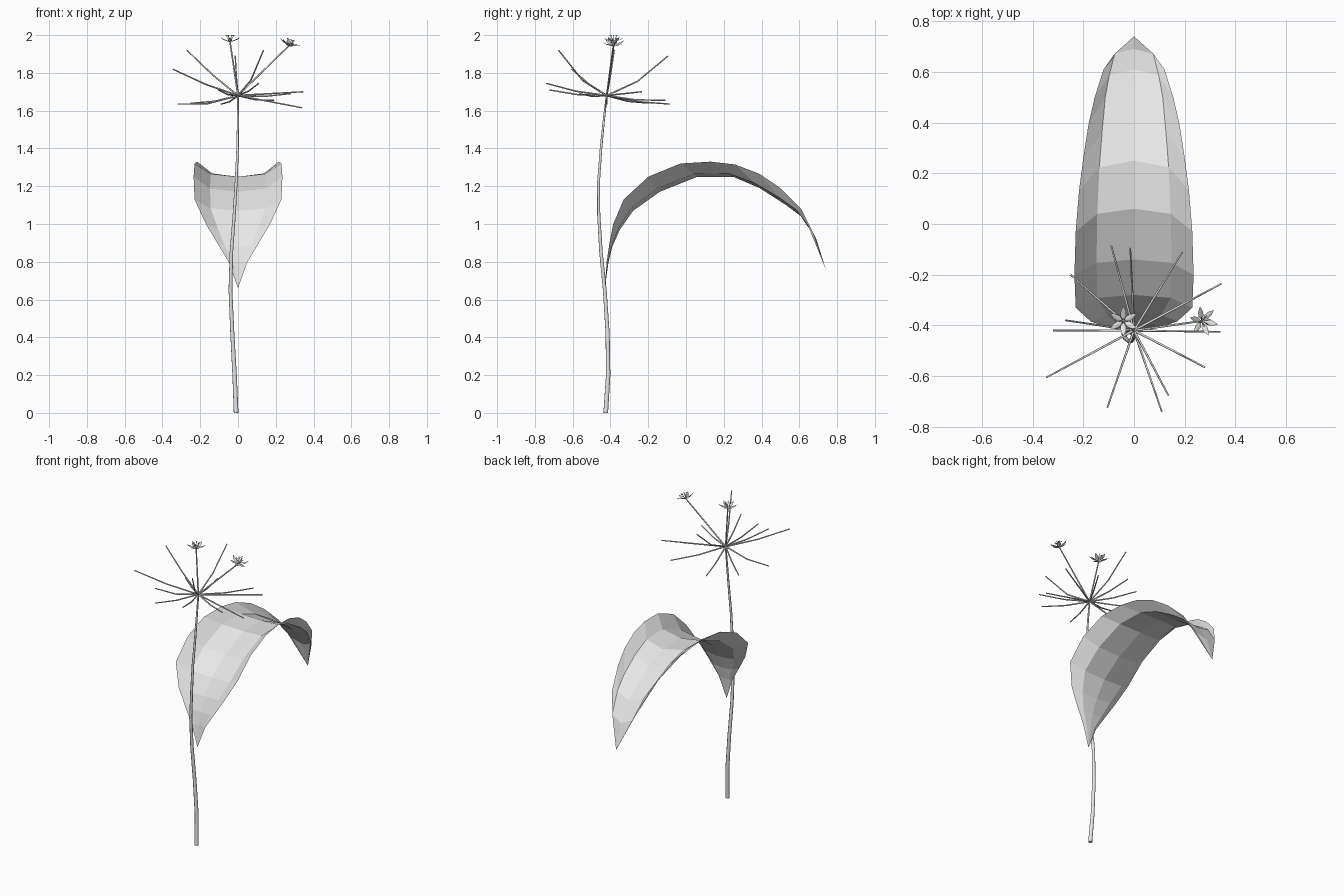
import bpy, bmesh, math
from mathutils import Vector, Matrix

cube = bpy.data.objects.get("Cube")
if cube:
    bpy.data.objects.remove(cube, do_unlink=True)

grey = bpy.data.materials.new("pale grey")
grey.use_nodes = True
grey.diffuse_color = (0.8, 0.8, 0.8, 1)
grey.node_tree.nodes["Principled BSDF"].inputs["Base Color"].default_value = (0.8, 0.8, 0.8, 1)


def finish(name, bm):
    mesh = bpy.data.meshes.new(name)
    bm.to_mesh(mesh)
    bm.free()
    mesh.materials.append(grey)
    obj = bpy.data.objects.new(name, mesh)
    bpy.context.collection.objects.link(obj)
    return obj


def tube(bm, path, r_start, r_end, sides=6):
    """Sweep a tapering ring along a path and cap both ends."""
    path = [Vector(p) for p in path]
    rings = []
    last = len(path) - 1
    for i, p in enumerate(path):
        along = (path[min(i + 1, last)] - path[max(i - 1, 0)]).normalized()
        side = along.cross(Vector((0.31, 0.95, 0.05))).normalized()
        other = along.cross(side)
        r = r_start + (r_end - r_start) * i / last
        rings.append([bm.verts.new(p + r * (side * math.cos(a) + other * math.sin(a)))
                      for a in (math.tau * k / sides for k in range(sides))])
    for a, b in zip(rings, rings[1:]):
        for k in range(sides):
            n = (k + 1) % sides
            bm.faces.new((a[k], a[n], b[n], b[k]))
    bm.faces.new(rings[0][::-1])
    bm.faces.new(rings[-1])


def smooth(obj):
    for p in obj.data.polygons:
        p.use_smooth = len(p.vertices) == 4


hub = Vector((0, -0.42, 1.68))

# Gently swaying stem
bm = bmesh.new()
tube(bm, [(-0.01, -0.425, 0), (-0.018, -0.412, 0.2), (-0.03, -0.415, 0.42),
          (-0.04, -0.43, 0.65), (-0.035, -0.45, 0.85), (-0.02, -0.462, 1.05),
          (-0.01, -0.463, 1.22), (-0.002, -0.45, 1.4), (0, -0.435, 1.55), hub],
     0.013, 0.005, 8)
smooth(finish("stem", bm))

# Arched leaf: midrib y, z, then edge y, z and half width
rows = [(-0.41, 0.80, -0.42, 0.80, 0.05), (-0.39, 0.88, -0.405, 0.90, 0.11),
        (-0.35, 0.97, -0.385, 1.0, 0.17), (-0.28, 1.07, -0.33, 1.13, 0.23),
        (-0.14, 1.17, -0.2, 1.25, 0.235), (0.06, 1.25, -0.03, 1.32, 0.23),
        (0.25, 1.25, 0.13, 1.33, 0.217), (0.39, 1.19, 0.26, 1.315, 0.2),
        (0.53, 1.10, 0.39, 1.265, 0.18), (0.61, 1.04, 0.5, 1.19, 0.155),
        (0.69, 0.92, 0.61, 1.08, 0.12)]
bm = bmesh.new()
grid = []
for my, mz, ey, ez, w in rows:
    row = []
    for u, rise in ((-1, 1), (-0.63, 0.22), (0, 0), (0.63, 0.22), (1, 1)):
        row.append(bm.verts.new((u * w, my + (ey - my) * rise, mz + (ez - mz) * rise)))
    grid.append(row)
for a, b in zip(grid, grid[1:]):
    for k in range(4):
        bm.faces.new((a[k], a[k + 1], b[k + 1], b[k]))
base = bm.verts.new((0, -0.43, 0.66))
tip = bm.verts.new((0, 0.74, 0.76))
for k in range(4):
    bm.faces.new((base, grid[0][k + 1], grid[0][k]))
    bm.faces.new((tip, grid[-1][k], grid[-1][k + 1]))
bmesh.ops.recalc_face_normals(bm, faces=bm.faces)
finish("leaf", bm)

# Umbel rays: tip position and sag at the middle
rays = [(-0.25, -0.20, 1.64, 0.01), (-0.09, -0.085, 1.635, 0.01),
        (-0.015, -0.095, 1.89, 0.03), (0.19, -0.11, 1.655, 0.01),
        (0.345, -0.235, 1.70, 0.0), (0.34, -0.425, 1.615, 0.0),
        (0.28, -0.565, 1.69, 0.01), (0.135, -0.675, 1.92, 0.04),
        (0.11, -0.74, 1.745, 0.01), (-0.105, -0.725, 1.71, 0.01),
        (-0.345, -0.605, 1.82, 0.01), (-0.32, -0.42, 1.635, 0.02),
        (-0.27, -0.38, 1.92, 0.01)]
bm = bmesh.new()
for x, y, z, sag in rays:
    end = Vector((x, y, z))
    mid = (hub + end) / 2 - Vector((0, 0, sag))
    tube(bm, [hub, mid, end], 0.005, 0.0035, 5)
smooth(finish("rays", bm))


def flower(name, centre, axis, spin):
    """Six pointed petals around six short stamens, facing along axis."""
    bm = bmesh.new()
    for k in range(6):
        turn = Matrix.Rotation(spin + math.tau * k / 6, 3, 'Z')
        outline = [(0.004, 0, 0), (0.022, -0.011, 0.008), (0.04, -0.010, 0.014),
                   (0.06, 0, 0.026), (0.04, 0.010, 0.014), (0.022, 0.011, 0.008)]
        v = [bm.verts.new(turn @ Vector(p)) for p in outline]
        bm.faces.new((v[0], v[5], v[4], v[3]))
        bm.faces.new((v[0], v[3], v[2], v[1]))
        half = Matrix.Rotation(math.pi / 6, 3, 'Z') @ turn
        tube(bm, [half @ Vector(p) for p in ((0.003, 0, 0), (0.012, 0, 0.02), (0.018, 0, 0.034))],
             0.0015, 0.0015, 4)
        tube(bm, [half @ Vector(p) for p in ((0.013, 0, 0.034), (0.024, 0, 0.037))],
             0.003, 0.002, 4)
    obj = finish(name, bm)
    obj.matrix_world = Matrix.Translation(centre) @ Vector(axis).to_track_quat('Z', 'Y').to_matrix().to_4x4()
    # Stalk from the hub
    bm = bmesh.new()
    tube(bm, [hub, (hub + centre) / 2, centre], 0.005, 0.004, 5)
    smooth(finish(name + "_stalk", bm))


flower("upright_flower", Vector((-0.042, -0.383, 1.963)), (0, 0, 1), math.pi / 2)
flower("tilted_flower", Vector((0.268, -0.383, 1.942)), (0.35, 0, 1), 0.3)
